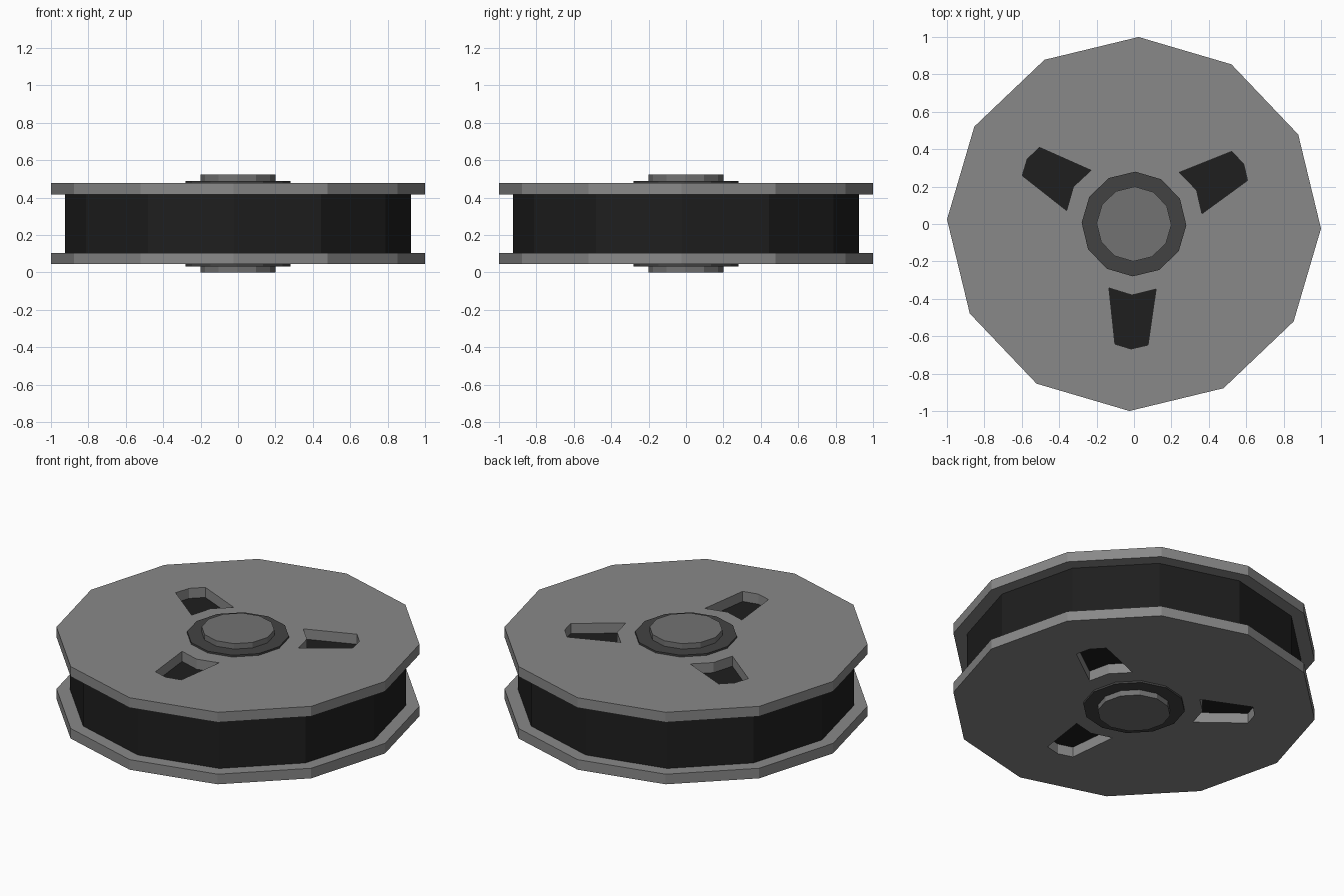
import bpy
from math import radians, sin, cos

if "Cube" in bpy.data.objects:
    bpy.data.objects.remove(bpy.data.objects["Cube"])

SIDES = 12
TURN = radians(-1.4)
MID = 0.2615  # height of the mirror plane


def material(name, v):
    m = bpy.data.materials.new(name)
    m.diffuse_color = (v, v, v, 1)
    m.use_nodes = True
    m.node_tree.nodes["Principled BSDF"].inputs["Base Color"].default_value = m.diffuse_color
    return m


flange_grey = material("flange_grey", 0.25)
hub_grey = material("hub_grey", 0.17)
collar_grey = material("collar_grey", 0.055)
wound_black = material("wound_black", 0.013)


def polygon(r):
    return [(r * cos(TURN + radians(30 * i)), r * sin(TURN + radians(30 * i)))
            for i in range(SIDES)]


def rotated(points, angle):
    c, s = cos(angle), sin(angle)
    return [(x * c - y * s, x * s + y * c) for x, y in points]


def plate(name, loops, z0, z1, mat):
    """Extrude a filled outline (later loops become holes) from z0 to z1."""
    cu = bpy.data.curves.new(name, 'CURVE')
    cu.dimensions = '2D'
    cu.fill_mode = 'BOTH'
    cu.extrude = (z1 - z0) / 2
    for pts in loops:
        sp = cu.splines.new('POLY')
        sp.points.add(len(pts) - 1)
        for p, (x, y) in zip(sp.points, pts):
            p.co = (x, y, 0, 1)
        sp.use_cyclic_u = True
        sp.use_smooth = False
    cu.materials.append(mat)
    ob = bpy.data.objects.new(name, cu)
    ob.location.z = (z0 + z1) / 2
    bpy.context.collection.objects.link(ob)
    bpy.ops.object.select_all(action='DESELECT')
    ob.select_set(True)
    bpy.context.view_layer.objects.active = ob
    bpy.ops.object.convert(target='MESH')
    bpy.context.object.name = name


def cylinder(name, r, z0, z1, mat):
    bpy.ops.mesh.primitive_cylinder_add(vertices=SIDES, radius=r, depth=z1 - z0,
                                        location=(0, 0, (z0 + z1) / 2))
    ob = bpy.context.object
    ob.name = name
    # primitive starts with a vertex on the y axis
    ob.rotation_euler.z = TURN
    ob.data.materials.append(mat)


# Tapered slot outline, repeated three times around the axis
slot = [(-0.134, -0.342), (-0.011, -0.38), (0.118, -0.348),
        (0.075, -0.647), (-0.016, -0.668), (-0.102, -0.642)]
slots = [rotated(slot, radians(120 * i)) for i in range(3)]

# Wound core and hub running through the reel
cylinder("wound_core", 0.925, 0.105, 0.418, wound_black)
cylinder("hub", 0.2, 0.0, 2 * MID, hub_grey)

# Flanges and collars, mirrored above and below
for side, label in ((1, "top"), (-1, "bottom")):
    def span(a, b):
        return sorted((MID + side * a, MID + side * b))
    plate(label + "_flange", [polygon(1.0)] + slots, *span(0.1565, 0.2175), flange_grey)
    cylinder(label + "_collar", 0.28, *span(0.2, 0.2285), collar_grey)
